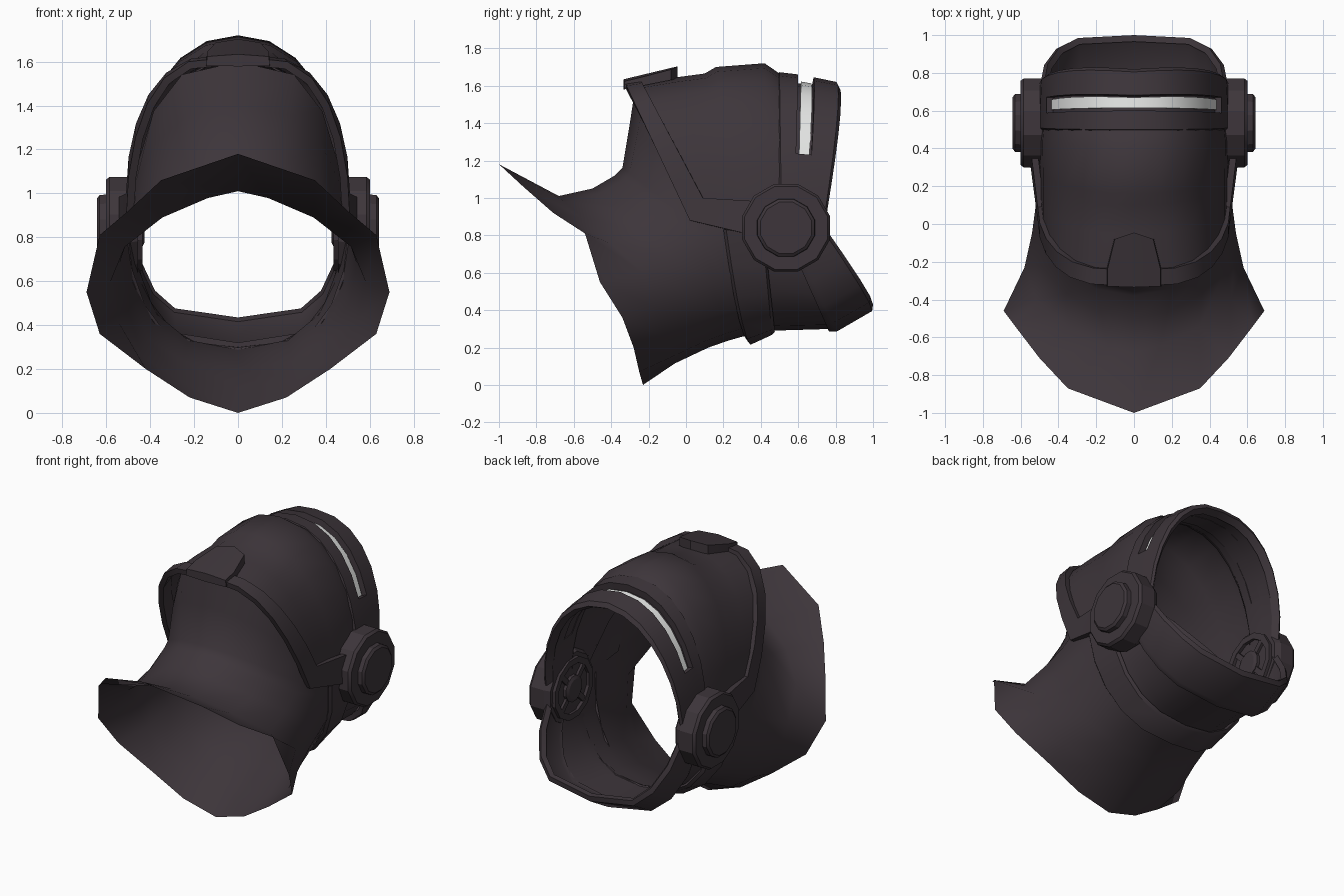
import bpy, bmesh, math
from mathutils import Vector

if "Cube" in bpy.data.objects:
    bpy.data.objects.remove(bpy.data.objects["Cube"])

def material(name, rgb):
    m = bpy.data.materials.new(name)
    m.diffuse_color = (*rgb, 1)
    m.use_nodes = True
    m.node_tree.nodes["Principled BSDF"].inputs["Base Color"].default_value = m.diffuse_color
    return m

DARK = material("dark plum grey", (0.047, 0.036, 0.043))
PALE = material("pale grey", (0.76, 0.77, 0.76))
HALF = math.pi / 2

def finish(name, bm, mat, thick=0, angle=35):
    me = bpy.data.meshes.new(name)
    bm.to_mesh(me)
    bm.free()
    ob = bpy.data.objects.new(name, me)
    bpy.context.collection.objects.link(ob)
    me.materials.append(mat)
    bpy.ops.object.select_all(action='DESELECT')
    bpy.context.view_layer.objects.active = ob
    ob.select_set(True)
    if thick:
        mod = ob.modifiers.new("thickness", 'SOLIDIFY')
        mod.thickness = thick
        mod.offset = -1
        bpy.ops.object.modifier_apply(modifier=mod.name)
    bpy.ops.object.shade_smooth_by_angle(angle=math.radians(angle))
    return ob

def span(a, b, n):
    return [a + (b - a) * i / n for i in range(n + 1)]

def ring(top, side, bottom, w, ts, p=0.8, q=0.8, bow=0):
    """Half ring through a top, side and bottom point, each given as (y, z)."""
    pts = []
    for t in ts:
        u = math.cos(t)
        upper = bottom is None or (top is not None and u >= 0)
        end, k = (top, p) if upper else (bottom, q)
        y = side[0] + (end[0] - side[0]) * abs(u) + bow * abs(math.sin(2 * t))
        z = side[1] + (end[1] - side[1]) * abs(u)
        pts.append((w * max(0, math.sin(t)) ** k, y, z))
    return pts

def loft(name, rings, mat=DARK, thick=0, hole=None, angle=35):
    """Skin half rings, mirror across x and turn the normals outward."""
    bm = bmesh.new()
    for s in (1, -1):
        vs = [[bm.verts.new((s * x, y, z)) for x, y, z in r] for r in rings]
        for i in range(len(rings) - 1):
            for j in range(len(rings[0]) - 1):
                if hole and hole(i, j):
                    continue
                f = [vs[i][j], vs[i + 1][j], vs[i + 1][j + 1], vs[i][j + 1]]
                bm.faces.new(f if s > 0 else f[::-1])
    bmesh.ops.remove_doubles(bm, verts=bm.verts[:], dist=0.0005)
    bm.normal_update()
    mid = Vector((0, 0.4, 0.8))
    if sum(f.normal.dot(f.calc_center_median() - mid) * f.calc_area() for f in bm.faces) < 0:
        bmesh.ops.reverse_faces(bm, faces=bm.faces[:])
    return finish(name, bm, mat, thick, angle)

# Flared neck collar running up beneath the hood
full = span(0, math.pi, 8)
rim = [(0, -1, 1.18), (.35, -.87, 1.06), (.5, -.71, .92), (.63, -.54, .81), (.69, -.46, .55),
       (.63, -.34, .36), (.42, -.28, .2), (.22, -.25, .07), (0, -.23, 0)]
collar = [rim]
for top, side, bottom, w, p in [
        ((-.68, 1.01), (-.23, .6), (-.06, .115), .58, 1.5),
        ((-.5, 1.05), (-.05, .68), (.12, .2), .54, 1.15),
        ((-.38, 1.12), (.1, .74), (.22, .235), .52, 1.0),
        ((-.34, 1.16), (.16, .78), (.29, .255), .512, .95),
        ((-.30, 1.4), (.26, .81), (.37, .275), .5, .8),
        ((-.27, 1.6), (.4, .83), (.47, .29), .485, .67)]:
    collar.append(ring(top, side, bottom, w, full, p))
loft("neck_collar", collar, angle=50)

# Hood crown
arch = span(0, HALF, 6)
crown = []
for top, side, w, p in [
        ((-.29, 1.605), (.07, .95), .49, .64),
        ((-.05, 1.645), (.15, .95), .495, .76),
        ((.1, 1.665), (.25, .95), .495, .85),
        ((.16, 1.7), (.3, .95), .497, .9),
        ((.42, 1.72), (.44, .95), .5, .93),
        ((.5, 1.665), (.52, .95), .492, .9)]:
    crown.append(ring(top, side, None, w, arch, p))
loft("hood_crown", crown, angle=40)

# Raised band along the hood edge, with arms reaching the ear discs
outer = ring((-.33, 1.625), (.02, .88), None, .51, arch, .6) + [(.555, .36, .8)]
inner = ring((-.245, 1.635), (.09, 1.0), None, .51, arch, .64) + [(.55, .42, .98)]
loft("hood_edge_band", [outer, inner], thick=.035)

# Clip on top of the hood edge
bm = bmesh.new()
outline = [(-.145, -.33), (0, -.335), (.145, -.33), (.145, -.24), (.105, -.08),
           (0, -.045), (-.105, -.08), (-.145, -.24)]
low = [bm.verts.new((x, y, 1.58 + (y + .33) * .2)) for x, y in outline]
high = [bm.verts.new((x * .97, y, 1.635 + (y + .33) * .24 - abs(x) * .08)) for x, y in outline]
bm.faces.new(low[::-1])
for i in range(8):
    j = (i + 1) % 8
    bm.faces.new((low[i], low[j], high[j], high[i]))
bm.faces.new(high[1:6])
bm.faces.new([high[1], high[5], high[6], high[7], high[0]])
finish("hood_clip", bm, DARK)

# Brow frame with an open slot
slot_end = 1.137
brow_ts = span(0, slot_end, 5) + [1.35, HALF]
def brow_ring(y, z, w, ts, ys, bow=0):
    return ring((y, z), (ys, .93), None, w, ts, .9, bow=bow)
frame = [brow_ring(.485, 1.645, .49, brow_ts, .495),
         brow_ring(.5, 1.672, .505, brow_ts, .51),
         brow_ring(.6, 1.66, .505, brow_ts, .58),
         brow_ring(.682, 1.645, .505, brow_ts, .65, .01),
         brow_ring(.805, 1.62, .5, brow_ts, .745, .02),
         brow_ring(.82, 1.59, .485, brow_ts, .755, .02)]
loft("brow_frame", frame, thick=.05, hole=lambda i, j: i == 2 and j < 5)

# Slot floor and pale light strip, cut at the same angles as the frame
floor_ts = span(0, slot_end, 5) + [1.2]
loft("slot_floor", [brow_ring(.58, 1.615, .472, floor_ts, .565),
                    brow_ring(.7, 1.6, .472, floor_ts, .665, .01)], thick=.01)
strip_ts = span(0, slot_end, 5)[:-1] + [1.12]
loft("light_strip", [brow_ring(.615, 1.622, .479, strip_ts, .597),
                     brow_ring(.67, 1.612, .479, strip_ts, .637, .01)], PALE, thick=.008)

# Neck band, chin panel and jaw guard
under = span(HALF, math.pi, 5)
loft("neck_band", [ring(None, (.2, .83), (.325, .24), .515, under, bow=-.02),
                   ring(None, (.215, .83), (.345, .215), .53, under, bow=-.02),
                   ring(None, (.41, .8), (.46, .268), .52, under),
                   ring(None, (.42, .8), (.475, .285), .5, under)], thick=.02)
loft("chin_panel", [ring(None, (.38, .8), (.44, .29), .485, under),
                    ring(None, (.48, .8), (.52, .292), .465, under, q=.78),
                    ring(None, (.6, .75), (.79, .3), .455, under, q=.72)])
jaw_ts = [HALF] + [math.pi - math.acos(u) for u in (.35, .67, .89, 1)]
loft("jaw_guard", [ring(None, (.58, .7), (.765, .285), .49, jaw_ts, q=.68),
                   ring(None, (.61, .7), (.805, .285), .5, jaw_ts, q=.66),
                   ring(None, (.745, .81), (.995, .395), .495, jaw_ts, q=.62, bow=.015),
                   ring(None, (.75, .83), (1.0, .43), .475, jaw_ts, q=.6, bow=.015)], thick=.035)

# Ear discs: turned profile of (x, radius) with a raised cap and inner hub
EAR_Y, EAR_Z = .535, .84
def lathe(name, profile, side, n=12):
    bm = bmesh.new()
    rows = []
    for x, r in profile:
        rows.append([bm.verts.new((side * x, EAR_Y + r * math.cos((k + .5) * math.tau / n),
                                   EAR_Z + r * math.sin((k + .5) * math.tau / n)))
                     for k in range(n)])
    for a, b in zip(rows, rows[1:]):
        for k in range(n):
            m = (k + 1) % n
            bm.faces.new((a[k], a[m], b[m], b[k]))
    bm.faces.new(rows[0])
    bm.faces.new(rows[-1])
    bmesh.ops.recalc_face_normals(bm, faces=bm.faces[:])
    return finish(name, bm, DARK, angle=25)

for side, tag in ((1, "right"), (-1, "left")):
    lathe(f"ear_disc_{tag}", [(.455, .19), (.455, .225), (.49, .243), (.585, .243), (.602, .23),
                              (.602, .16), (.63, .158), (.642, .142)], side)
    lathe(f"ear_hub_{tag}", [(.46, .085), (.435, .085), (.425, .065)], side)
    # Raised inner ring and spokes
    lathe(f"ear_ring_{tag}", [(.46, .2), (.435, .2), (.435, .16), (.456, .16)], side)
    bm = bmesh.new()
    for k in range(4):
        a = math.pi / 4 + k * HALF
        made = bmesh.ops.create_cube(bm, size=1)["verts"]
        for v in made:
            r, s = .12 + v.co.y * .11, v.co.z * .035
            v.co = (side * (.449 + v.co.x * .02),
                    EAR_Y + r * math.cos(a) - s * math.sin(a),
                    EAR_Z + r * math.sin(a) + s * math.cos(a))
    bmesh.ops.recalc_face_normals(bm, faces=bm.faces[:])
    finish(f"ear_spokes_{tag}", bm, DARK)
